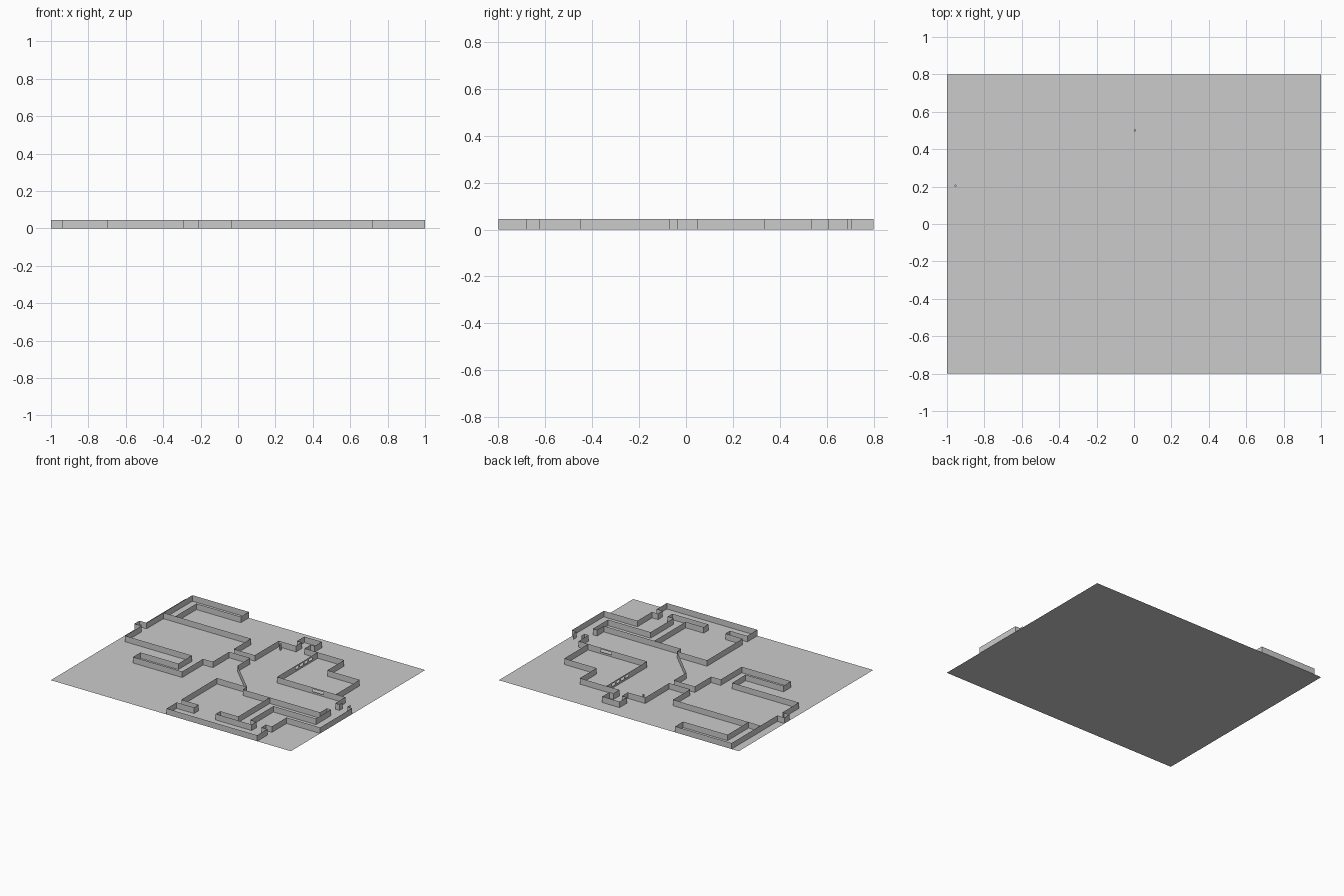
import bpy
import bmesh

WALL_HEIGHT = 0.045
SILL, LINTEL = 0.014, 0.034

if "Cube" in bpy.data.objects:
    bpy.data.objects.remove(bpy.data.objects["Cube"], do_unlink=True)

# One plain grey for the whole floor plan
grey = bpy.data.materials.new("plain_grey")
grey.use_nodes = True
colour = (0.6, 0.6, 0.6, 1)
grey.diffuse_color = colour
grey.node_tree.nodes["Principled BSDF"].inputs["Base Color"].default_value = colour


def finish(name, bm):
    """Turn a bmesh into a named object with the grey material."""
    mesh = bpy.data.meshes.new(name)
    bm.to_mesh(mesh)
    bm.free()
    mesh.materials.append(grey)
    obj = bpy.data.objects.new(name, mesh)
    bpy.context.collection.objects.link(obj)
    return obj


def panel(bm, start, end, low=0.0, high=WALL_HEIGHT):
    """Add one upright sheet between two plan points."""
    corners = [(*start, low), (*end, low), (*end, high), (*start, high)]
    bm.faces.new([bm.verts.new(corner) for corner in corners])


def trace(name, x, y, *stops, axis="x"):
    """Build a right-angled wall run; stops alternate between x and y."""
    bm = bmesh.new()
    here = (x, y)
    for stop in stops:
        there = (stop, here[1]) if axis == "x" else (here[0], stop)
        panel(bm, here, there)
        here = there
        axis = "y" if axis == "x" else "x"
    bmesh.ops.remove_doubles(bm, verts=bm.verts, dist=0.0001)
    return finish(name, bm)


def window_wall(name, start, end, windows):
    """Build a straight wall with openings given as fractions of its length."""
    def along(t):
        return tuple(a + (b - a) * t for a, b in zip(start, end))

    bm = bmesh.new()
    done = 0.0
    for left, right in windows:
        panel(bm, along(done), along(left))
        panel(bm, along(left), along(right), high=SILL)
        panel(bm, along(left), along(right), low=LINTEL)
        done = right
    panel(bm, along(done), end)
    return finish(name, bm)


# Floor sheet
floor = bmesh.new()
floor_corners = [(-1, -.8, 0), (1, -.8, 0), (1, .8, 0), (-1, .8, 0)]
floor.faces.new([floor.verts.new(corner) for corner in floor_corners])
finish("floor", floor)

# Great hall with its passage to the middle of the plan
trace("great_hall_back_walls", -.94, .255, .455, -.21, .25, -.035, axis="y")
trace("great_hall_alcove", -.94, .255, -1, .195, -.94)
trace("great_hall_front_left_wall", -.94, .195, 0, -.385, axis="y")
trace("great_hall_front_right_wall", -.29, 0, -.21, .195, -.035, .045)

# Bent corridor behind the hall and the narrow room in front of it
trace("back_corridor", -.94, .455, .8, -.47, .705, -.84, .455, axis="y")
trace("narrow_room", -.385, 0, -.16, -.7, -.25, -.29, 0, axis="y")

# Left room, its back closet and the bent side room
trace("left_room_walls", -.035, .25, .535, .11, axis="y")
trace("closet", .11, .535, .605, .07, .69, .215, .605, .18, .535, axis="y")
trace("side_room_walls", .18, .535, .51, .335, .78, .05)

# Windowed partitions
bays = [(.46 + .11 * i, .53 + .11 * i) for i in range(4)]
window_wall("partition_with_windows", (.29, .05), (.29, .535), bays)
window_wall("long_wall_with_window", (.29, .05), (.86, .05), [(.52, .68)])

# Central room and the slanted wall that leads into it
slant = bmesh.new()
panel(slant, (-.035, .045), (.215, -.2))
finish("slanted_wall", slant)
trace("central_room_front_wall", .215, -.2, -.25, .86, -.17, .895, axis="y")
trace("central_room_door_side", .895, -.035, -.07, .86, .05, axis="y")

# Front room
trace("front_room_left_walls", .215, -.2, -.035, -.625, .11, -.68)
trace("front_room_right_walls", .44, -.25, -.625, .29, -.68, axis="y")

# Long front gallery
trace("gallery_outer_walls", .11, -.68, -.035, -.8, .72, -.68, .67)
trace("gallery_inner_wall", .29, -.68, .59)

# Corner room reached by the end passage
trace("corner_room_inner_walls", .895, -.17, -.35, .54, -.625, .59, -.68, axis="y")
trace("corner_room_outer_walls", .67, -.68, -.625, .72, -.45, 1, -.07, .96, -.035,
      axis="y")


# Small floor levers in the alcove and the left room
def lever(name, x, y):
    bm = bmesh.new()
    bmesh.ops.create_cone(bm, cap_ends=True, segments=8, radius1=.006,
                          radius2=.006, depth=WALL_HEIGHT)
    bmesh.ops.translate(bm, verts=bm.verts, vec=(x, y, WALL_HEIGHT / 2))
    return finish(name, bm)


lever("alcove_lever", -.955, .205)
lever("left_room_lever", .005, .5)
